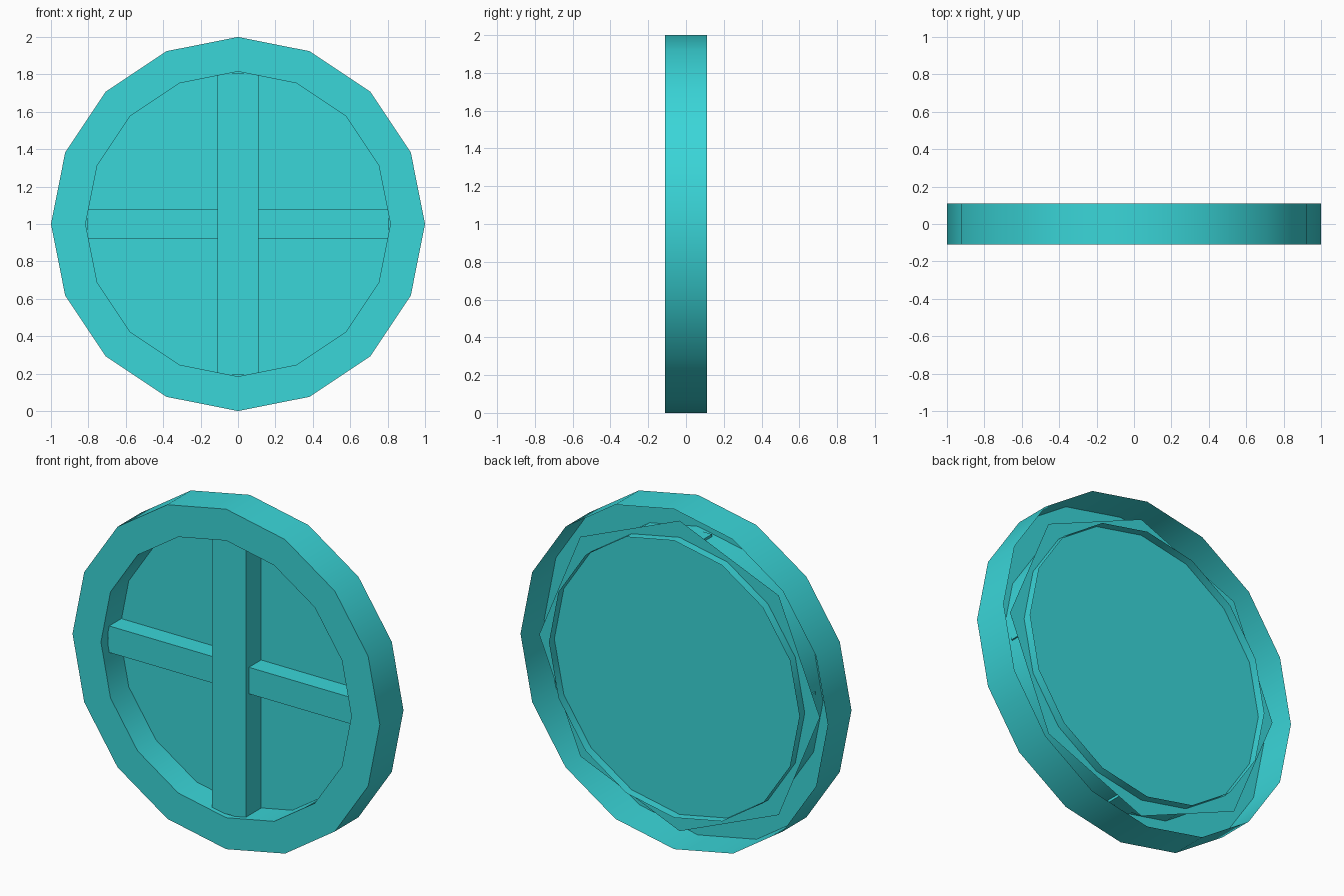
import bpy, bmesh
from math import cos, sin, tau

cube = bpy.data.objects.get("Cube")
if cube:
    bpy.data.objects.remove(cube, do_unlink=True)

teal = bpy.data.materials.new("turquoise")
teal.use_nodes = True
colour = (0.042, 0.67, 0.69, 1)
teal.diffuse_color = colour
teal.node_tree.nodes["Principled BSDF"].inputs["Base Color"].default_value = colour


def finish(name, bm):
    """Turn a bmesh into a named object centred one unit above the ground."""
    mesh = bpy.data.meshes.new(name)
    bm.to_mesh(mesh)
    bm.free()
    mesh.materials.append(teal)
    obj = bpy.data.objects.new(name, mesh)
    obj.location.z = 1
    bpy.context.collection.objects.link(obj)
    return obj


def circle(bm, radius, y, sides):
    return [bm.verts.new((radius * cos(tau * i / sides), y, radius * sin(tau * i / sides)))
            for i in range(sides)]


def bar(name, half_x, half_z, front, back):
    bm = bmesh.new()
    bmesh.ops.create_cube(bm, size=2)
    for v in bm.verts:
        v.co = (v.co.x * half_x, front if v.co.y < 0 else back, v.co.z * half_z)
    return finish(name, bm)


# Round frame: a channel open at the back, swept around 16 sides
SIDES = 16
OUTER, INNER, DEPTH = 1.0, 0.815, 0.11
bm = bmesh.new()
profile = [(OUTER, DEPTH), (OUTER, -DEPTH), (INNER, -DEPTH), (INNER, DEPTH)]
loops = [circle(bm, r, y, SIDES) for r, y in profile]
for a, b in zip(loops, loops[1:]):
    for i in range(SIDES):
        j = (i + 1) % SIDES
        bm.faces.new((a[i], a[j], b[j], b[i]))
frame = finish("round_frame", bm)
bpy.ops.object.select_all(action="DESELECT")
frame.select_set(True)
bpy.context.view_layer.objects.active = frame
bpy.ops.object.shade_smooth_by_angle(angle=0.6)

# Eight-sided pane set behind the bars
bm = bmesh.new()
bm.faces.new(circle(bm, 0.913, 0.06, 8))
finish("window_pane", bm)

# Crossing bars
bar("vertical_bar", 0.11, 0.808, -0.083, 0.058)
bar("horizontal_bar", 0.808, 0.078, -0.055, 0.058)
